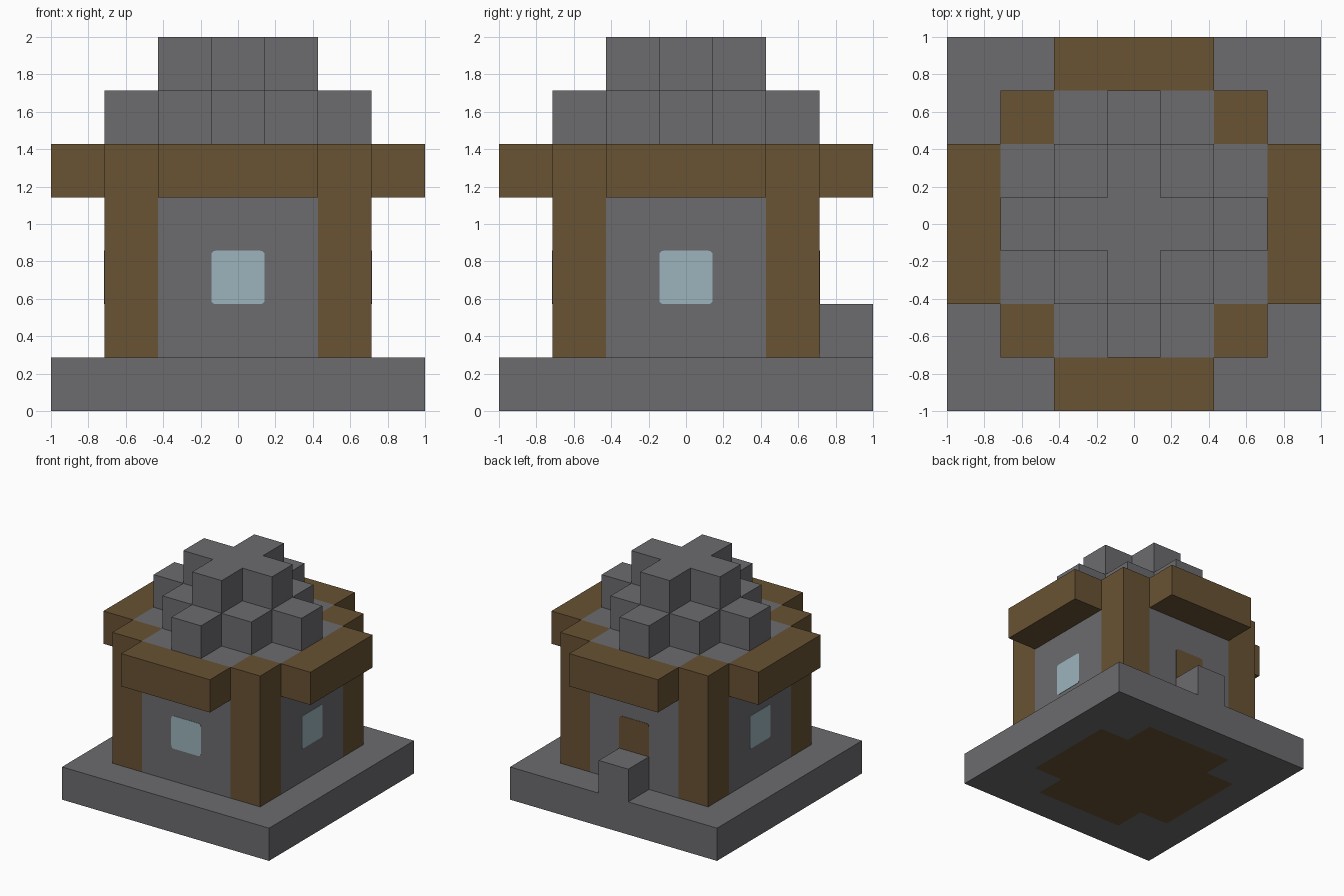
import bpy
import bmesh
import math
from mathutils import Matrix, Vector

if "Cube" in bpy.data.objects:
    bpy.data.objects.remove(bpy.data.objects["Cube"], do_unlink=True)

U = 2 / 7  # side of one block


def material(name, rgb):
    mat = bpy.data.materials.new(name)
    mat.use_nodes = True
    color = (*rgb, 1)
    mat.diffuse_color = color
    mat.node_tree.nodes["Principled BSDF"].inputs["Base Color"].default_value = color
    return mat


STONE = material("grey stone", (0.150, 0.145, 0.154))
WOOD = material("brown wood", (0.138, 0.084, 0.033))
GLASS = material("pale blue glass", (0.332, 0.456, 0.503))


def finish(bm, name, *mats):
    mesh = bpy.data.meshes.new(name)
    bm.to_mesh(mesh)
    bm.free()
    for mat in mats:
        mesh.materials.append(mat)
    obj = bpy.data.objects.new(name, mesh)
    bpy.context.collection.objects.link(obj)
    return obj


def cells(rule):
    """Block positions, counted from the centre, that obey a rule."""
    span = range(-3, 4)
    return {(i, j) for i in span for j in span if rule(abs(i), abs(j))}


def blocks(name, layout, bottom, top, *mats, floor=()):
    """Layout of square cells raised from one block level to another."""
    bm = bmesh.new()
    for i, j in layout:
        corners = [Vector(((i + a / 2) * U, (j + b / 2) * U, 0))
                   for a, b in ((-1, -1), (1, -1), (1, 1), (-1, 1))]
        low = [c + Vector((0, 0, bottom * U)) for c in corners]
        high = [c + Vector((0, 0, top * U)) for c in corners]
        quads = [high, low[::-1]]
        for n, (di, dj) in enumerate(((0, -1), (1, 0), (0, 1), (-1, 0))):
            if (i + di, j + dj) not in layout:
                m = (n + 1) % 4
                quads.append([low[n], low[m], high[m], high[n]])
        for n, quad in enumerate(quads):
            face = bm.faces.new([bm.verts.new(v) for v in quad])
            face.material_index = int(n == 1 and (i, j) in floor)
    bmesh.ops.remove_doubles(bm, verts=bm.verts, dist=0.001)
    if not floor:
        bmesh.ops.dissolve_limit(bm, angle_limit=0.01, verts=bm.verts, edges=bm.edges)
    return finish(bm, name, *mats)


def panel(name, bottom, top, turn, mat):
    """Thin plate with softened corners on the wall, turned about the centre."""
    bm = bmesh.new()
    bmesh.ops.create_cube(bm, size=1)
    bmesh.ops.scale(bm, vec=(U, 0.006, (top - bottom) * U), verts=bm.verts)
    across = [e for e in bm.edges
              if abs(e.verts[0].co.y - e.verts[1].co.y) > 0.001]
    bmesh.ops.bevel(bm, geom=across, offset=0.022, segments=3, profile=0.5,
                    affect='EDGES')
    bmesh.ops.translate(bm, vec=(0, -2.5 * U, (bottom + top) / 2 * U), verts=bm.verts)
    bmesh.ops.rotate(bm, cent=(0, 0, 0), verts=bm.verts,
                     matrix=Matrix.Rotation(math.radians(turn), 3, 'Z'))
    return finish(bm, name, mat)


# Foundation with a wooden floor showing underneath
room = cells(lambda i, j: max(i, j) <= 2 and i + j < 4)
blocks("foundation", cells(lambda i, j: True), 0, 1, STONE, WOOD, floor=room)
blocks("door_step", {(0, 3)}, 1, 2, STONE)

# Walls, corner posts and eave beams
blocks("walls", room, 1, 5, STONE)
for side, i in (("right", -2), ("left", 2)):
    for end, j in (("front", -2), ("back", 2)):
        blocks(f"{end}_{side}_post", {(i, j)}, 1, 5, WOOD)
for name, (di, dj) in {"front": (0, -1), "left": (1, 0),
                       "back": (0, 1), "right": (-1, 0)}.items():
    beam = {(3 * di + t * dj, 3 * dj + t * di) for t in (-1, 0, 1)}
    blocks(f"{name}_eave_beam", beam, 4, 5, WOOD)

# Stepped roof
blocks("lower_roof", cells(lambda i, j: i + j <= 2), 5, 6, STONE)
blocks("upper_roof", cells(lambda i, j: i + j <= 1), 6, 7, STONE)

# Windows on three sides and a door at the back
for name, turn in (("front", 0), ("left", 90), ("right", -90)):
    panel(f"{name}_window", 2, 3, turn, GLASS)
panel("door", 1, 3, 180, WOOD)
